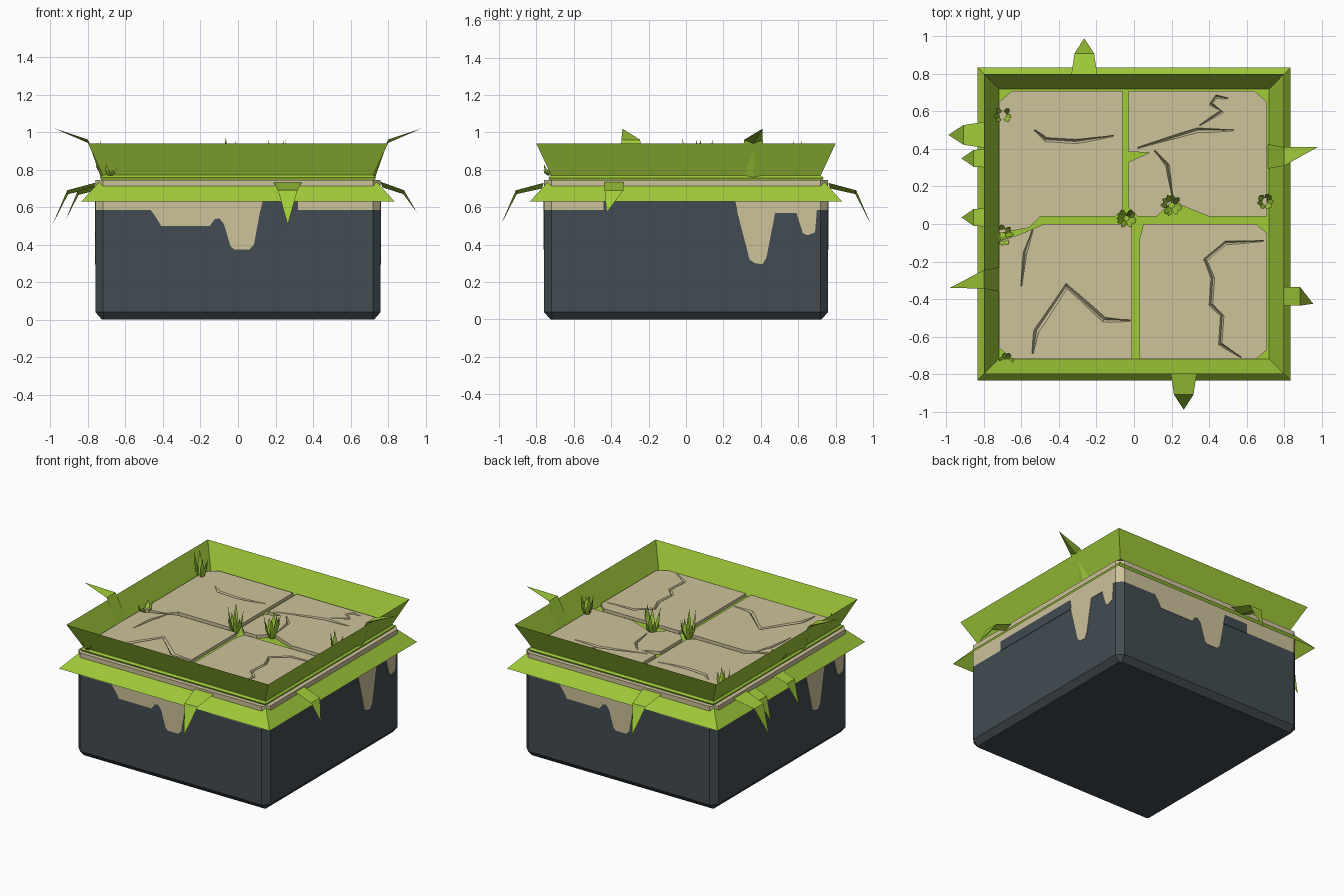
import bpy, bmesh, math, random
from mathutils import Vector, Matrix

if "Cube" in bpy.data.objects:
    bpy.data.objects.remove(bpy.data.objects["Cube"])

random.seed(4)


def srgb(name, r, g, b):
    m = bpy.data.materials.new(name)
    f = lambda c: ((c / 255 + 0.055) / 1.055) ** 2.4
    m.diffuse_color = (f(r), f(g), f(b), 1)
    m.use_nodes = True
    m.node_tree.nodes["Principled BSDF"].inputs["Base Color"].default_value = m.diffuse_color
    return m


SLATE = srgb("dark slate", 66, 76, 82)
SAND = srgb("sandstone", 205, 194, 155)
GRASS = srgb("grass green", 160, 203, 57)


def make(name, verts, faces, *mats, normals=True):
    me = bpy.data.meshes.new(name)
    me.from_pydata([tuple(v) for v in verts], [], faces)
    for m in mats:
        me.materials.append(m)
    if normals:
        bm = bmesh.new()
        bm.from_mesh(me)
        bmesh.ops.recalc_face_normals(bm, faces=bm.faces)
        bm.to_mesh(me)
        bm.free()
    ob = bpy.data.objects.new(name, me)
    bpy.context.collection.objects.link(ob)
    return ob


def loft(name, rings, caps, *mats):
    """Stack of square rings (half size, z, corner chamfer)."""
    verts, faces = [], []
    n = 8 if rings[0][2] else 4
    for h, z, c in rings:
        for k in range(4):
            rot = Matrix.Rotation(k * math.pi / 2, 3, 'Z')
            pts = [(h, -h + c, z), (h, h - c, z)] if c else [(h, h, z)]
            verts += [rot @ Vector(p) for p in pts]
    for r in range(len(rings) - 1):
        for k in range(n):
            a, b = r * n + k, r * n + (k + 1) % n
            faces.append((a, b, b + n, a + n))
    if caps:
        faces += [tuple(range(n))[::-1], tuple(range(len(verts) - n, len(verts)))]
    return make(name, verts, faces, *mats)


def prism(name, outline, z0, z1, mat):
    n = len(outline)
    verts = [(x, y, z) for z in (z0, z1) for x, y in outline]
    faces = [tuple(range(n)), tuple(range(n, 2 * n))]
    faces += [(i, (i + 1) % n, (i + 1) % n + n, i + n) for i in range(n)]
    return make(name, verts, faces, mat)


# Block: slate below, sandstone band on top
block = loft("block", [(.725, 0, .01), (.76, .04, .04), (.76, .585, .04), (.76, .745, .04)],
             True, SLATE, SAND)
for p in block.data.polygons:
    p.material_index = 1 if p.center.z > .6 else 0


# Painted drips and gaps: thin plates, repeated on opposite sides
def side_plate(name, outline, angle, mat):
    rot = Matrix.Rotation(angle, 3, 'Z')
    n = len(outline)
    verts = [rot @ Vector((u, y, z)) for y in (-.763, -.758) for u, z in outline]
    faces = [tuple(range(n)), tuple(range(n, 2 * n))]
    faces += [(i, (i + 1) % n, (i + 1) % n + n, i + n) for i in range(n)]
    make(name, verts, faces, mat)


front_drip = [(-.47, .59), (-.44, .55), (-.41, .5), (-.15, .5), (-.125, .535), (-.1, .54),
              (-.075, .51), (-.04, .39), (-.02, .375), (.06, .375), (.085, .4), (.12, .59)]
front_gap = [(.12, .58), (.135, .65), (.32, .65), (.32, .58)]
side_gap = [(-.44, .58), (-.44, .65), (.26, .65), (.275, .58)]
side_drip_a = [(.27, .59), (.34, .32), (.37, .3), (.41, .295), (.43, .33), (.475, .56), (.48, .59)]
side_gap_a = [(.475, .565), (.475, .57), (.59, .57), (.59, .565)]
side_drip_b = [(.475, .59), (.475, .57), (.59, .57), (.625, .46), (.65, .45), (.69, .465), (.7, .59)]
for k, tag in enumerate(("front_right", "back_left")):
    a = k * math.pi
    side_plate(tag + "_wide_drip", front_drip, a, SAND)
    side_plate(tag + "_narrow_gap", front_gap, a, SLATE)
    side_plate(tag + "_wide_gap", side_gap, a + math.pi / 2, SLATE)
    side_plate(tag + "_long_drip", side_drip_a, a + math.pi / 2, SAND)
    side_plate(tag + "_short_drip", side_drip_b, a + math.pi / 2, SAND)

# Grass rim: flared skirt below, flared wall above, and bed under the tiles
loft("grass_rim", [(.835, .63, 0), (.73, .745, 0), (.735, .757, 0), (.72, .77, 0), (.8, .94, 0)],
     False, GRASS)
make("grass_bed", [(-.725, -.725, .768), (.725, -.725, .768), (.725, .725, .768), (-.725, .725, .768)],
     [(0, 1, 2, 3)], GRASS, normals=False)


# Cracked paving tiles
def crack_cutter(name, lines):
    verts, faces = [], []
    for pts, width in lines:
        pts = [Vector(p) for p in pts]
        base, n = len(verts), len(pts)
        for i, p in enumerate(pts):
            d = (pts[min(i + 1, n - 1)] - pts[max(i - 1, 0)]).normalized()
            side = Vector((-d.y, d.x)) * (width if 0 < i < n - 1 else width * .3)
            l, r = p + side, p - side
            verts += [(l.x, l.y, .797), (r.x, r.y, .797), (p.x, p.y, .773)]
        for i in range(n - 1):
            for k in range(3):
                a, b = base + 3 * i + k, base + 3 * i + (k + 1) % 3
                faces.append((a, b, b + 3, a + 3))
        faces += [(base, base + 2, base + 1), tuple(base + 3 * n - 3 + k for k in range(3))]
    ob = make(name, verts, faces, SAND)
    ob.hide_render = True
    ob.hide_viewport = False
    return ob


tiles = {
    "back_left_tile": (
        [(-.72, .65), (-.65, .71), (-.06, .71), (-.06, .08), (-.1, .04), (-.5, .04), (-.56, -.02), (-.72, -.05)],
        [([(-.53, .5), (-.47, .45), (-.31, .44), (-.11, .47)], .016)]),
    "back_right_tile": (
        [(-.03, .71), (.64, .71), (.71, .65), (.71, .04), (.4, .04), (.2, .12), (.12, .04), (.02, .04),
         (-.03, .09), (-.03, .33), (.08, .38), (-.03, .385)],
        [([(.02, .405), (.34, .5), (.53, .5)], .018),
         ([(.35, .525), (.47, .6), (.41, .64), (.44, .68), (.5, .67)], .014),
         ([(.11, .39), (.18, .31), (.205, .15)], .014)]),
    "front_left_tile": (
        [(-.72, -.09), (-.62, -.06), (-.48, 0), (-.01, 0), (-.01, -.72), (-.65, -.72), (-.72, -.66)],
        [([(-.54, -.69), (-.52, -.57), (-.36, -.33), (-.16, -.51), (-.02, -.515)], .02),
         ([(-.54, -.03), (-.58, -.15), (-.6, -.33)], .014)]),
    "front_right_tile": (
        [(.05, 0), (.65, 0), (.71, -.05), (.71, -.67), (.65, -.72), (.03, -.72), (.03, -.08)],
        [([(.69, -.09), (.49, -.1), (.38, -.19), (.42, -.29), (.41, -.43), (.47, -.49),
           (.46, -.64), (.57, -.71)], .014)]),
}
for name, (outline, cracks) in tiles.items():
    tile = prism(name, outline, .76, .79, SAND)
    mod = tile.modifiers.new("cracks", 'BOOLEAN')
    mod.operation = 'DIFFERENCE'
    mod.solver = 'EXACT'
    mod.object = crack_cutter(name + "_crack_cutter", cracks)


# Bent leaves: profile of (outward distance, z, half width), angle of the side, offset along it
def leaf(name, side, u, profile, sway=0):
    rot = Matrix.Rotation(side * math.pi / 2, 3, 'Z')   # 0 front, 1 right, 2 back, 3 left
    (r0, z0, w0), (r1, z1, w1), (r2, z2) = profile
    pts = [(u - w0, -r0, z0), (u + w0, -r0, z0), (u + w1, -r1, z1), (u - w1, -r1, z1),
           (u + sway, -r2, z2), (u, -(r0 + .01), z0 - .03), (u, -(r1 - .005), z1 - .02)]
    make(name, [rot @ Vector(p) for p in pts],
         [(0, 1, 2, 3), (3, 2, 4), (0, 3, 6, 5), (1, 5, 6, 2), (3, 4, 6), (2, 6, 4)], GRASS)


big = [(.76, .73, .075), (.91, .69, .052), (.99, .505)]
small = [(.76, .715, .05), (.855, .685, .045), (.92, .53)]
leaf("front_leaf", 0, .265, big)
leaf("back_leaf", 2, .265, big)
leaf("left_leaf_a", 3, -.475, big)
leaf("left_leaf_b", 3, -.35, small)
leaf("left_leaf_c", 3, -.035, small)
leaf("right_leaf", 1, -.385, [(.76, .735, .05), (.885, .69, .05), (.955, .57)], -.04)
tall = [(.715, .77, .065), (.8, .96, .05), (.98, 1.02)]
leaf("right_tall_leaf", 1, .36, tall, .05)
leaf("left_tall_leaf", 3, .295, tall, .045)


# Grass tufts
def tuft(name, x, y, height, count, spread):
    verts, faces = [], []
    for i in range(count):
        a = 2 * math.pi * i / count + random.uniform(-.3, .3)
        d, t = Vector((math.cos(a), math.sin(a), 0)), Vector((-math.sin(a), math.cos(a), 0))
        h = height * random.uniform(.5, 1)
        o = Vector((x, y, .768)) + d * spread * .25
        b = len(verts)
        mid, tip = o + d * spread * .5 + Vector((0, 0, h * .5)), o + d * spread * .75 + Vector((0, 0, h))
        verts += [o - t * .01, o + t * .01, mid + t * .014, mid - t * .014, tip]
        faces += [(b, b + 1, b + 2, b + 3), (b + 3, b + 2, b + 4)]
    make(name, verts, faces, GRASS, normals=False)


for i, (x, y, h, n, s) in enumerate([(-.04, .03, .21, 10, .055), (.2, .1, .21, 10, .06),
                                     (.7, .12, .21, 9, .045), (-.7, -.06, .1, 7, .06),
                                     (-.7, .58, .19, 6, .05), (-.68, -.725, .06, 6, .04)]):
    tuft("grass_tuft_%d" % (i + 1), x, y, h, n, s)
